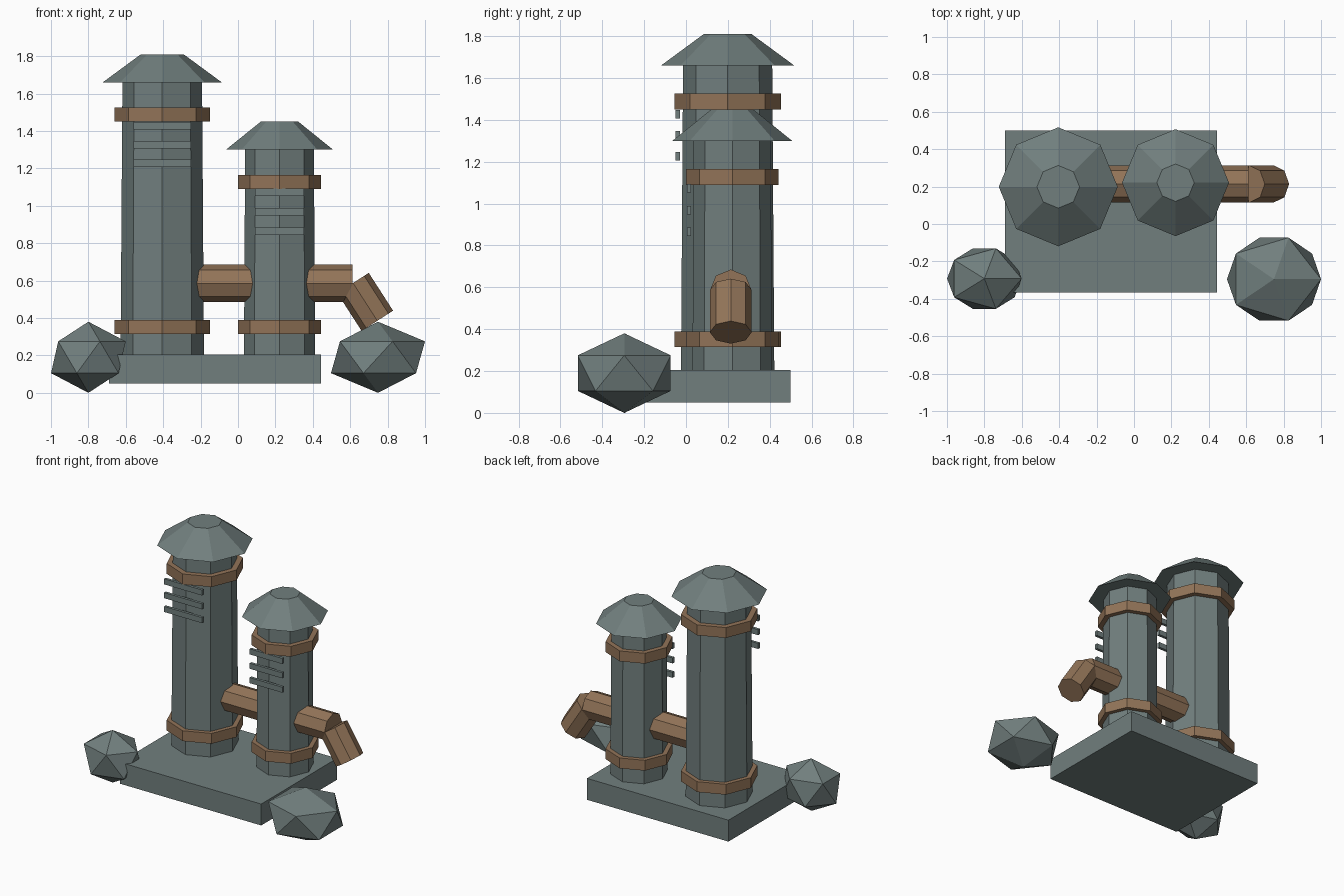
import bpy
import math
from mathutils import Vector

if "Cube" in bpy.data.objects:
    bpy.data.objects.remove(bpy.data.objects["Cube"])


def material(name, rgb):
    m = bpy.data.materials.new(name)
    m.diffuse_color = (*rgb, 1)
    m.use_nodes = True
    m.node_tree.nodes["Principled BSDF"].inputs["Base Color"].default_value = m.diffuse_color
    return m


SLATE = material("slate grey", (0.165, 0.212, 0.208))
COPPER = material("copper brown", (0.29, 0.175, 0.098))


def finish(name, mat):
    ob = bpy.context.object
    ob.name = name
    ob.data.materials.append(mat)
    return ob


def box(name, lo, hi, mat):
    lo, hi = Vector(lo), Vector(hi)
    bpy.ops.mesh.primitive_cube_add(size=1, location=(lo + hi) / 2)
    ob = finish(name, mat)
    ob.scale = hi - lo


def octagon(name, x, y, z0, z1, r0, r1, mat):
    """Upright eight-sided drum or cone with corners on the axes."""
    bpy.ops.mesh.primitive_cone_add(vertices=8, radius1=r0, radius2=r1, depth=z1 - z0,
                                    location=(x, y, (z0 + z1) / 2))
    finish(name, mat)


def pipe(name, start, end, r):
    """Eight-sided pipe between two points in the xz plane."""
    a, b = Vector(start), Vector(end)
    d = b - a
    bpy.ops.mesh.primitive_cylinder_add(vertices=8, radius=r, depth=d.length,
                                        location=(a + b) / 2,
                                        rotation=(0, math.atan2(d.x, d.z), 0))
    finish(name, COPPER)


def rock(name, loc, scale):
    bpy.ops.mesh.primitive_ico_sphere_add(subdivisions=1, radius=1, location=loc)
    finish(name, SLATE).scale = scale


def tower(name, x, y, top, r0, r1, band_r, band_z, hat_r, hat_top_r,
          slat_w, slat_y, slat_z, slat_step):
    octagon(name + "_shaft", x, y, 0.2, top, r0, r1, SLATE)
    octagon(name + "_cap", x, y, top, top + 0.15, hat_r, hat_top_r, SLATE)
    # Metal bands near foot and head
    for label, z in (("lower", 0.315), ("upper", band_z)):
        octagon(f"{name}_{label}_band", x, y, z, z + 0.075, band_r, band_r, COPPER)
    # Vent slats on the front
    for i in range(3):
        z = slat_z - i * slat_step
        box(f"{name}_vent_slat_{i + 1}", (x - slat_w / 2, slat_y, z - 0.02),
            (x + slat_w / 2, slat_y + 0.02, z + 0.02), SLATE)


# Base slab
box("base_slab", (-0.69, -0.367, 0.05), (0.443, 0.5, 0.205), SLATE)

# Two chimney towers
tower("tall_tower", -0.405, 0.199, 1.66, 0.223, 0.213, 0.254, 1.45, 0.318, 0.114,
      0.305, -0.049, 1.427, 0.1)
tower("short_tower", 0.222, 0.221, 1.30, 0.19, 0.184, 0.222, 1.09, 0.286, 0.1,
      0.262, 0.004, 1.073, 0.104)

# Connecting pipe, outlet pipe and its bent spout
PY, PZ, PR = 0.214, 0.585, 0.1
pipe("connecting_pipe", (-0.26, PY, PZ), (0.1, PY, PZ), PR)
pipe("outlet_pipe", (0.33, PY, PZ), (0.613, PY, PZ), PR)
pipe("outlet_spout", (0.615, PY, PZ + 0.002), (0.745, PY, 0.385), PR)

# Boulders
rock("left_boulder", (-0.8, -0.292, 0.19), (0.223, 0.19, 0.19))
rock("right_boulder", (0.7485, -0.295, 0.19), (0.281, 0.261, 0.19))
